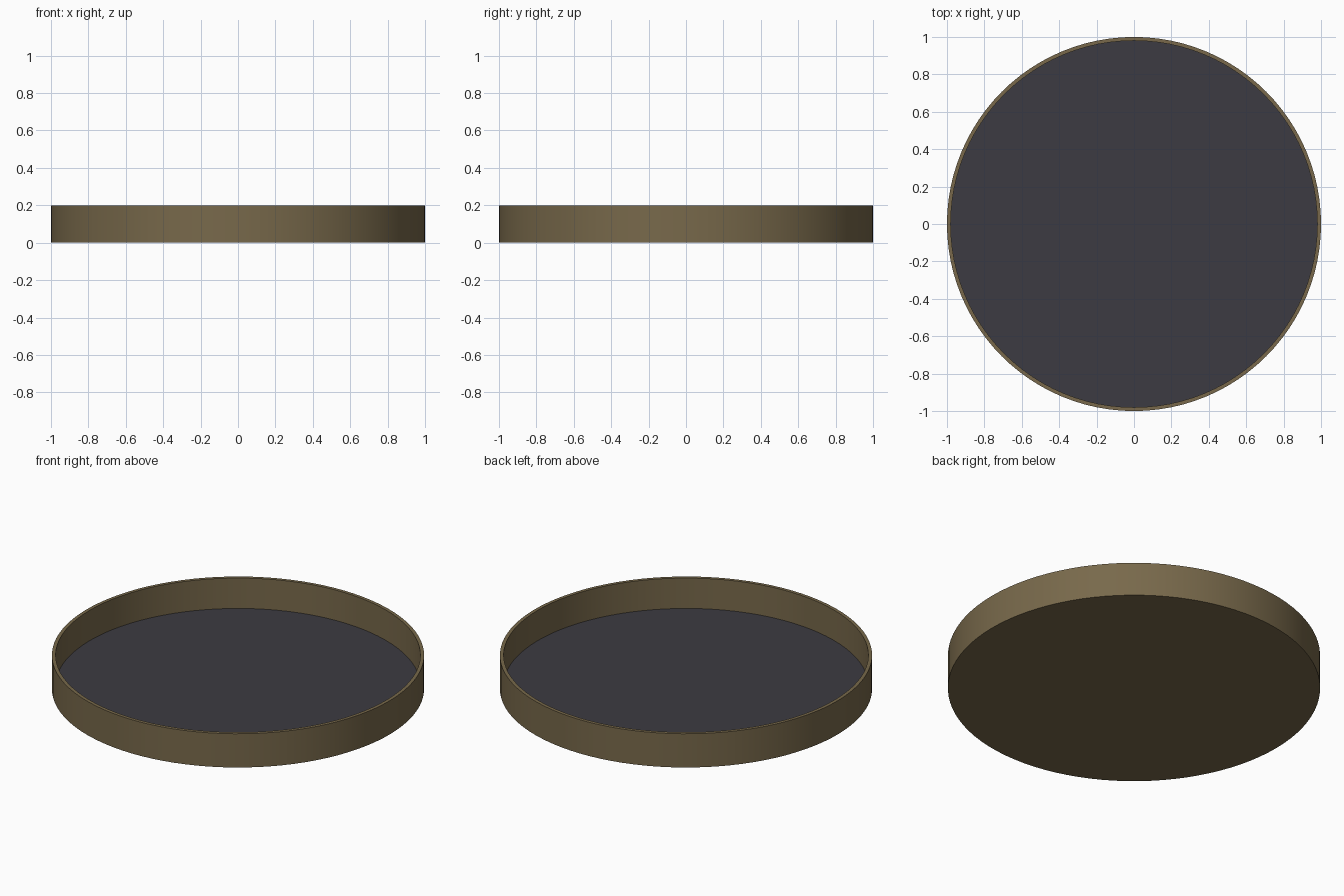
import bpy, bmesh, math

if "Cube" in bpy.data.objects:
    bpy.data.objects.remove(bpy.data.objects["Cube"])

SEG = 96
R_OUT, R_IN, H, FLOOR = 1.0, 0.98, 0.2, 0.02


def material(name, rgb):
    m = bpy.data.materials.new(name)
    m.diffuse_color = (*rgb, 1.0)
    m.use_nodes = True
    m.node_tree.nodes["Principled BSDF"].inputs["Base Color"].default_value = m.diffuse_color
    return m


bronze = material("dull bronze", (0.188, 0.141, 0.070))
slate = material("dark slate", (0.045, 0.044, 0.054))

# Shallow round tray: underside, outer wall, rim, inner wall and floor
profile = [(R_OUT, 0), (R_OUT, H), (R_IN, H), (R_IN, FLOOR)]
bm = bmesh.new()
rings = [[bm.verts.new((r * math.cos(2 * math.pi * i / SEG),
                        r * math.sin(2 * math.pi * i / SEG), z))
          for i in range(SEG)] for r, z in profile]
for a, b in zip(rings, rings[1:]):
    for i in range(SEG):
        j = (i + 1) % SEG
        bm.faces.new((a[i], a[j], b[j], b[i]))
bm.faces.new(rings[0][::-1])

# Dark inset floor
bm.faces.new(rings[-1]).material_index = 1

mesh = bpy.data.meshes.new("round_tray")
bm.to_mesh(mesh)
bm.free()
mesh.materials.append(bronze)
mesh.materials.append(slate)
tray = bpy.data.objects.new("round_tray", mesh)
bpy.context.collection.objects.link(tray)

# Smooth walls, sharp rim
bpy.context.view_layer.objects.active = tray
tray.select_set(True)
bpy.ops.object.shade_smooth_by_angle(angle=math.radians(30))
